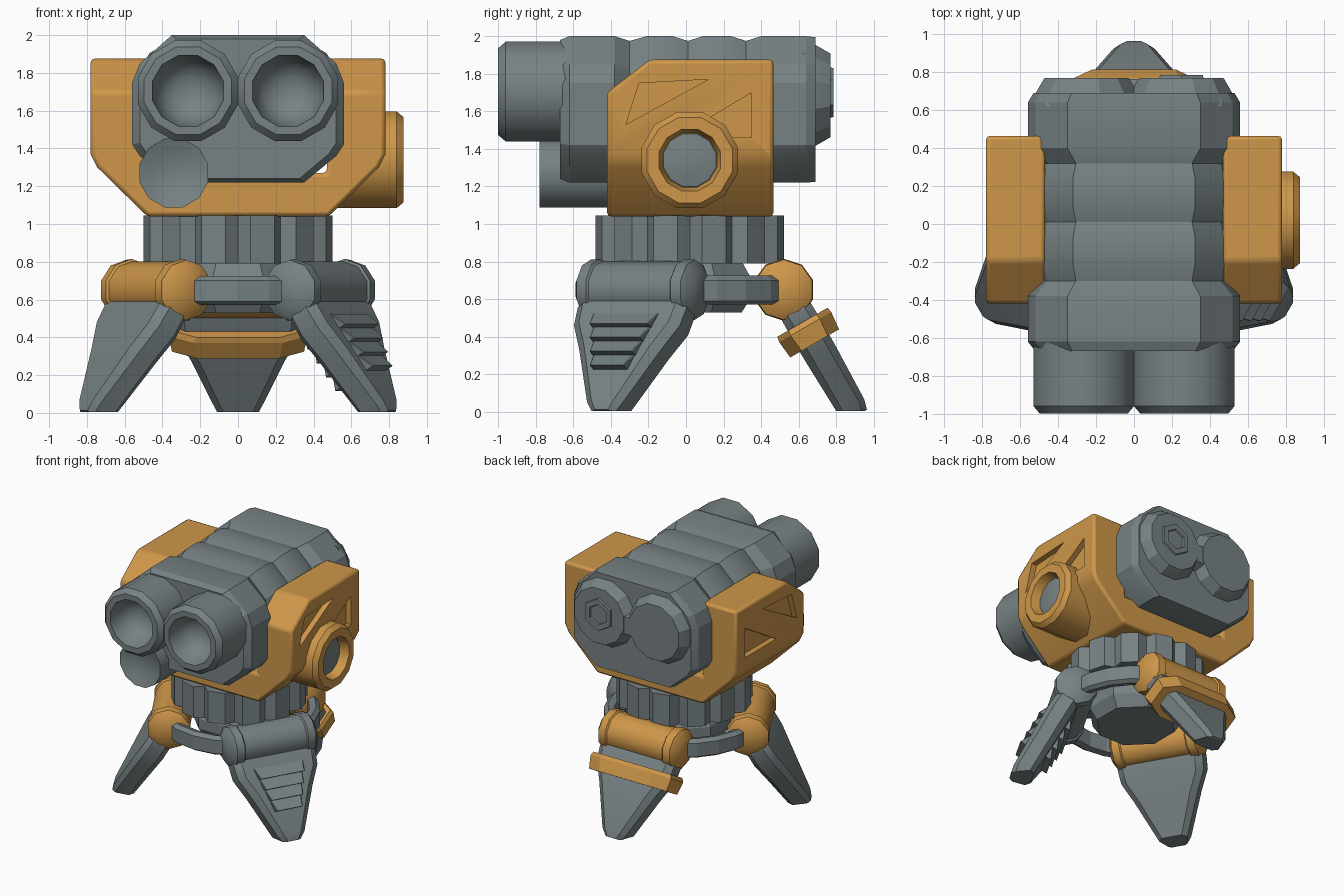
import bpy, bmesh, math
from mathutils import Vector, Matrix

if "Cube" in bpy.data.objects:
    bpy.data.objects.remove(bpy.data.objects["Cube"])

def material(name, rgb):
    m = bpy.data.materials.new(name)
    m.diffuse_color = (*rgb, 1)
    m.use_nodes = True
    m.node_tree.nodes["Principled BSDF"].inputs["Base Color"].default_value = m.diffuse_color
    return m

GREY = material("steel_grey", (0.185, 0.222, 0.23))
ORANGE = material("orange_paint", (0.62, 0.31, 0.068))
CY = 0.02  # y of the turntable axis

def loft(name, rings, mat, matrix=None, smooth=31, cut=None, cap=True):
    """Skin a list of equal-length point rings; cut = (point, normal) removes the outer side."""
    bm = bmesh.new()
    vs = [[bm.verts.new(p) for p in r] for r in rings]
    n = len(vs[0])
    for a, b in zip(vs, vs[1:]):
        for i in range(n):
            bm.faces.new((a[i], a[(i + 1) % n], b[(i + 1) % n], b[i]))
    if cap:
        bm.faces.new(vs[0])
        bm.faces.new(vs[-1])
    bmesh.ops.remove_doubles(bm, verts=bm.verts, dist=1e-5)
    bmesh.ops.recalc_face_normals(bm, faces=bm.faces)
    if matrix:
        bm.transform(matrix)
    if cut:
        bmesh.ops.bisect_plane(bm, geom=bm.verts[:] + bm.edges[:] + bm.faces[:],
                               plane_co=cut[0], plane_no=cut[1], clear_outer=True)
        bmesh.ops.holes_fill(bm, edges=[e for e in bm.edges if e.is_boundary], sides=0)
        bmesh.ops.recalc_face_normals(bm, faces=bm.faces)
    me = bpy.data.meshes.new(name)
    bm.to_mesh(me)
    bm.free()
    me.materials.append(mat)
    if smooth:
        me.shade_smooth()
        me.set_sharp_from_angle(angle=math.radians(smooth))
    ob = bpy.data.objects.new(name, me)
    bpy.context.collection.objects.link(ob)
    return ob

def lathe(name, prof, n, mat, center, axis, matrix=None, smooth=31):
    """Revolve (radius, position) points around the x, y or z axis (0, 1, 2)."""
    u, v = [i for i in range(3) if i != axis]
    rings = []
    for r, t in prof:
        ring = []
        for k in range(n):
            a = 2 * math.pi * (k + 0.5) / n
            p = Vector(center)
            p[axis] += t
            p[u] += r * math.cos(a)
            p[v] += r * math.sin(a)
            ring.append(p)
        rings.append(ring)
    return loft(name, rings, mat, matrix, smooth, cap=prof[0][0] > 0)

# Main body: ribbed housing lofted along y
half = [(0.35, 0.39), (0.52, 0.24), (0.56, 0.14), (0.56, -0.19), (0.52, -0.25), (0.35, -0.39)]
outline = half + [(-x, z) for x, z in reversed(half)]
stations = [(-0.67, 0.04, 0.02), (-0.62, 0, 0), (-0.38, 0, 0), (-0.3, 0.07, 0.025),
            (-0.21, 0.045, 0), (-0.07, 0.045, 0), (0.01, 0.07, 0.025), (0.09, 0.045, 0),
            (0.24, 0.045, 0), (0.32, 0.07, 0.025), (0.4, 0, 0), (0.64, 0, 0), (0.69, 0.03, 0.005)]
loft("body_housing", [[(x * (0.56 - dx) / 0.56, y, 1.61 + z * (0.39 - dz) / 0.39)
                       for x, z in outline] for y, dx, dz in stations], GREY, smooth=20)

# Twin barrels with concave lenses
for side, sx in (("left", -1), ("right", 1)):
    lathe(side + "_barrel", [(0.275, -0.6), (0.275, -0.96), (0.24, -1.0), (0.195, -1.0), (0.175, -0.9),
                             (0.14, -0.84), (0.08, -0.8), (0, -0.79)], 12, GREY, (sx * 0.265, 0, 1.705), 1)
    # Rear tapered housings
    lathe(side + "_rear_boss", [(0.31, 0.62), (0.305, 0.645), (0.23, 0.77), (0, 0.77)],
          12, GREY, (sx * 0.25, 0, 1.685), 1, smooth=20)

# Small lower lens
lathe("lower_lens", [(0.188, -0.4), (0.188, -0.78), (0.12, -0.755), (0.06, -0.74), (0, -0.735)],
      12, GREY, (-0.34, 0, 1.27), 1)

# Rear bridge and hexagonal socket
loft("rear_bridge", [[(-0.18, y, z0), (0.18, y, z0), (0.18, y, z1), (-0.18, y, z1)]
                     for y, z0, z1 in ((0.65, 1.54, 1.78), (0.765, 1.6, 1.74))], GREY, smooth=0)
lathe("rear_socket", [(0.14, 0.75), (0.13, 0.785), (0.085, 0.785), (0.08, 0.772), (0, 0.772)],
      6, GREY, (0.25, 0, 1.7), 1, smooth=0)

# Orange cradle: U profile extruded along y, front top corners cut off
u_half = [(0.48, 1.04), (0.745, 1.3), (0.78, 1.37), (0.78, 1.875), (0.47, 1.875), (0.47, 1.27)]
u_shape = u_half + [(-x, z) for x, z in reversed(u_half)]
cradle = loft("cradle", [[(x, y, z) for x, z in u_shape] for y in (-0.42, 0.465)], ORANGE,
              smooth=35, cut=(Vector((0, -0.42, 1.70)), Vector((0, -0.17, 0.22))))
bev = cradle.modifiers.new("soft_edges", 'BEVEL')
bev.width, bev.segments, bev.angle_limit = 0.02, 2, math.radians(35)

# Triangular recesses in both cradle arms
for sx in (-1, 1):
    for tri in ([(-0.32, 1.53), (-0.25, 1.75), (0.12, 1.77)],
                [(0.35, 1.70), (0.35, 1.46), (-0.05, 1.46)]):
        cutter = loft("recess_cutter", [[(sx * x, y, z) for y, z in tri] for x in (0.735, 0.85)],
                      ORANGE, smooth=0)
        cutter.hide_render = True
        cutter.hide_viewport = True
        mod = cradle.modifiers.new("recess", 'BOOLEAN')
        mod.object, mod.operation, mod.solver = cutter, 'DIFFERENCE', 'EXACT'

# Side lens on the right arm
lathe("side_lens_ring", [(0.265, 0.5), (0.265, 0.84), (0.235, 0.875), (0.17, 0.875), (0.15, 0.8), (0, 0.8)],
      12, ORANGE, (0, CY, 1.34), 0)
lathe("side_lens_glass", [(0.15, 0.79), (0.145, 0.808), (0.08, 0.82), (0, 0.825)],
      12, GREY, (0, CY, 1.34), 0)

# Turntable with V notches, and hub below it
gear = []
for k in range(12):
    for off, r in ((-7.5, 0.505), (0, 0.45), (7.5, 0.505)):
        a = math.radians(30 * k + off)
        gear.append((r * math.cos(a), CY + r * math.sin(a)))
loft("turntable", [[(x, y, z) for x, y in gear] for z in (0.79, 1.045)], GREY, smooth=0)
lathe("hub", [(0.3, 0.53), (0.36, 0.62), (0.36, 0.7), (0.3, 0.8)], 8, GREY, (0, CY, 0), 2, smooth=0)

def section(s, v, w, cv, cw):
    """Chamfered cross-section of a leg at distance s from the joint (60 degree slope)."""
    c = Vector((0.5 + 0.5 * s, 0, 0.65 - 0.866 * s))
    nrm = Vector((0.866, 0, 0.5))
    pts = [(v, w - cw), (v - cv, w), (-v + cv, w), (-v, w - cw),
           (-v, -w + cw), (-v + cv, -w), (v - cv, -w), (v, -w + cw)]
    return [c + Vector((0, a, 0)) + nrm * b for a, b in pts]

floor = (Vector((0, 0, 0.004)), Vector((0, 0, -1)))
for name, ang, joint_mat in (("back", 90, ORANGE), ("front_right", -30, GREY), ("front_left", 210, ORANGE)):
    M = Matrix.Translation((0, CY, 0)) @ Matrix.Rotation(math.radians(ang), 4, 'Z')
    # Joint barrel
    end = [(0.1, -0.36), (0.16, -0.32), (0.165, -0.26), (0.152, -0.25)]
    lathe(name + "_joint", end + [(r, -t) for r, t in reversed(end)], 10, joint_mat,
          (0.5, 0, 0.65), 1, M, smooth=37)
    # Tapered leg, trimmed flat at the floor
    loft(name + "_leg", [section(0.08, 0.31, 0.08, 0.05, 0.04), section(0.14, 0.335, 0.09, 0.05, 0.04),
                         section(0.25, 0.325, 0.092, 0.05, 0.04), section(0.4, 0.25, 0.09, 0.05, 0.04),
                         section(0.72, 0.11, 0.08, 0.04, 0.03), section(0.775, 0.07, 0.065, 0.03, 0.03)],
         GREY, M, smooth=25, cut=floor)
    # Curved link to the next joint
    prof = [(0.52, 0.58), (0.52, 0.71), (0.57, 0.725), (0.6, 0.7), (0.6, 0.59), (0.57, 0.57)]
    loft(name + "_link", [[(r * math.cos(a), r * math.sin(a), z) for r, z in prof]
                          for a in (math.radians(60 + d) for d in (-32, -16, 0, 16, 32))], GREY, M, smooth=0)
    if name == "back":  # Orange collar
        loft("back_leg_collar", [section(0.2, 0.35, 0.155, 0.13, 0.07), section(0.23, 0.365, 0.16, 0.13, 0.07),
                                 section(0.33, 0.35, 0.15, 0.13, 0.07)], ORANGE, M, smooth=0)
    if name == "front_right":  # Stepped grip treads
        for i in range(4):
            s, hw = 0.2 + 0.085 * i, 0.2 - 0.025 * i
            loft("leg_tread_%d" % (i + 1), [section(s, hw, 0.095, 0.005, 0.005),
                                            section(s + 0.085, hw - 0.02, 0.135, 0.005, 0.005)],
                 GREY, M, smooth=0)
